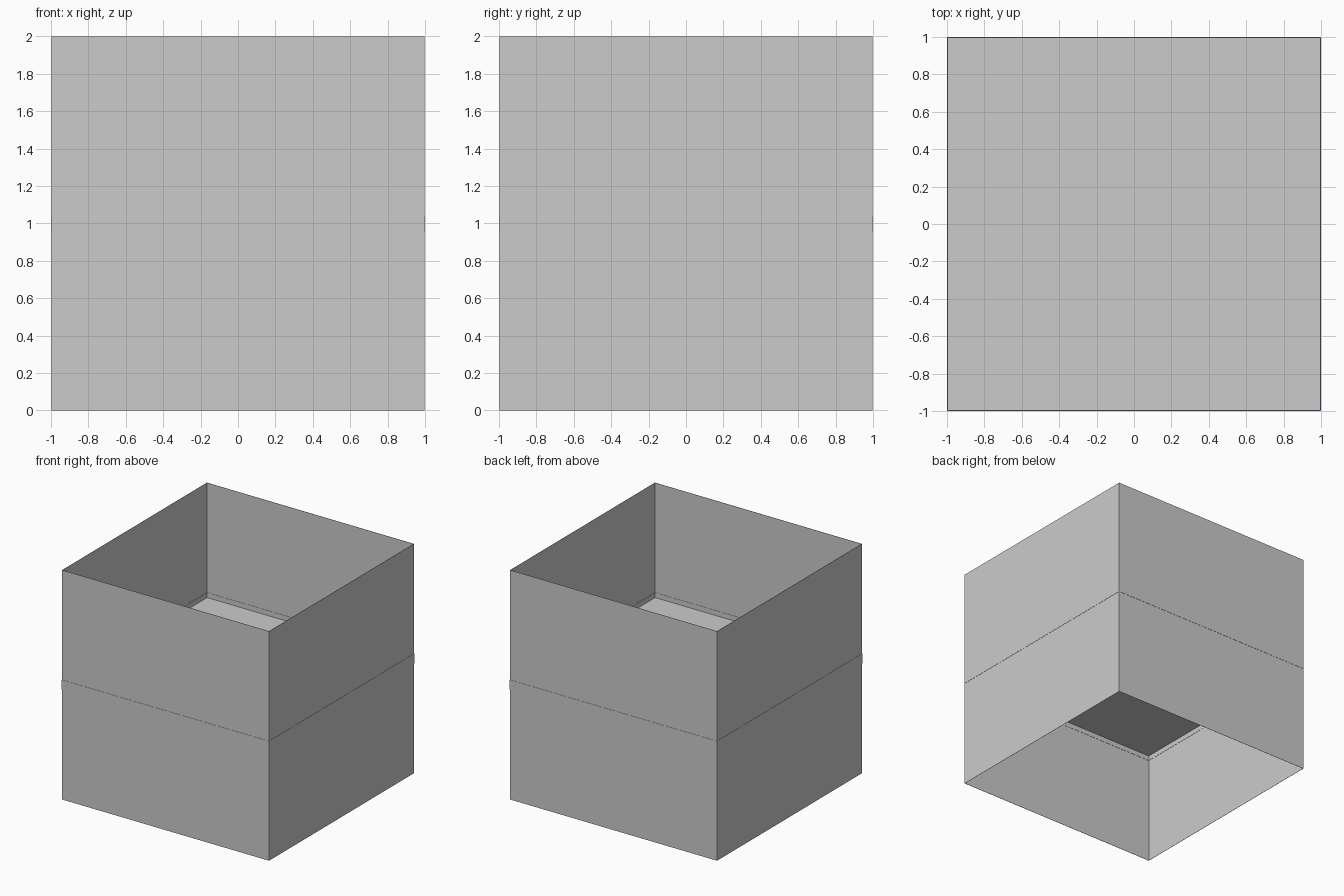
import bpy, bmesh

if "Cube" in bpy.data.objects:
    bpy.data.objects.remove(bpy.data.objects["Cube"])

grey = bpy.data.materials.new("plain grey")
grey.diffuse_color = (0.6, 0.6, 0.6, 1)
grey.use_nodes = True
grey.node_tree.nodes["Principled BSDF"].inputs["Base Color"].default_value = grey.diffuse_color


def finish(name, bm):
    mesh = bpy.data.meshes.new(name)
    bm.to_mesh(mesh)
    bm.free()
    mesh.materials.append(grey)
    obj = bpy.data.objects.new(name, mesh)
    bpy.context.collection.objects.link(obj)
    return obj


def square_frame(name, outer, inner, z0, z1):
    """Closed square tube, open at both ends."""
    bm = bmesh.new()
    signs = ((-1, -1), (1, -1), (1, 1), (-1, 1))
    section = ((outer, z0), (outer, z1), (inner, z1), (inner, z0))
    rings = [[bm.verts.new((sx * r, sy * r, z)) for sx, sy in signs] for r, z in section]
    for k in range(4):
        a, b = rings[k], rings[(k + 1) % 4]
        for i in range(4):
            j = (i + 1) % 4
            bm.faces.new((a[i], a[j], b[j], b[i]))
    bmesh.ops.recalc_face_normals(bm, faces=bm.faces)
    return finish(name, bm)


# Thin walls, open above and below
square_frame("walls", 0.998, 0.996, 0.0, 2.0)

# Slightly thicker band around the middle
square_frame("middle_band", 1.0, 0.994, 0.957, 1.043)

# Floor dividing the box halfway up
bm = bmesh.new()
bmesh.ops.create_grid(bm, x_segments=1, y_segments=1, size=0.995)
bmesh.ops.translate(bm, verts=bm.verts, vec=(0, 0, 1.0))
finish("middle_floor", bm)
